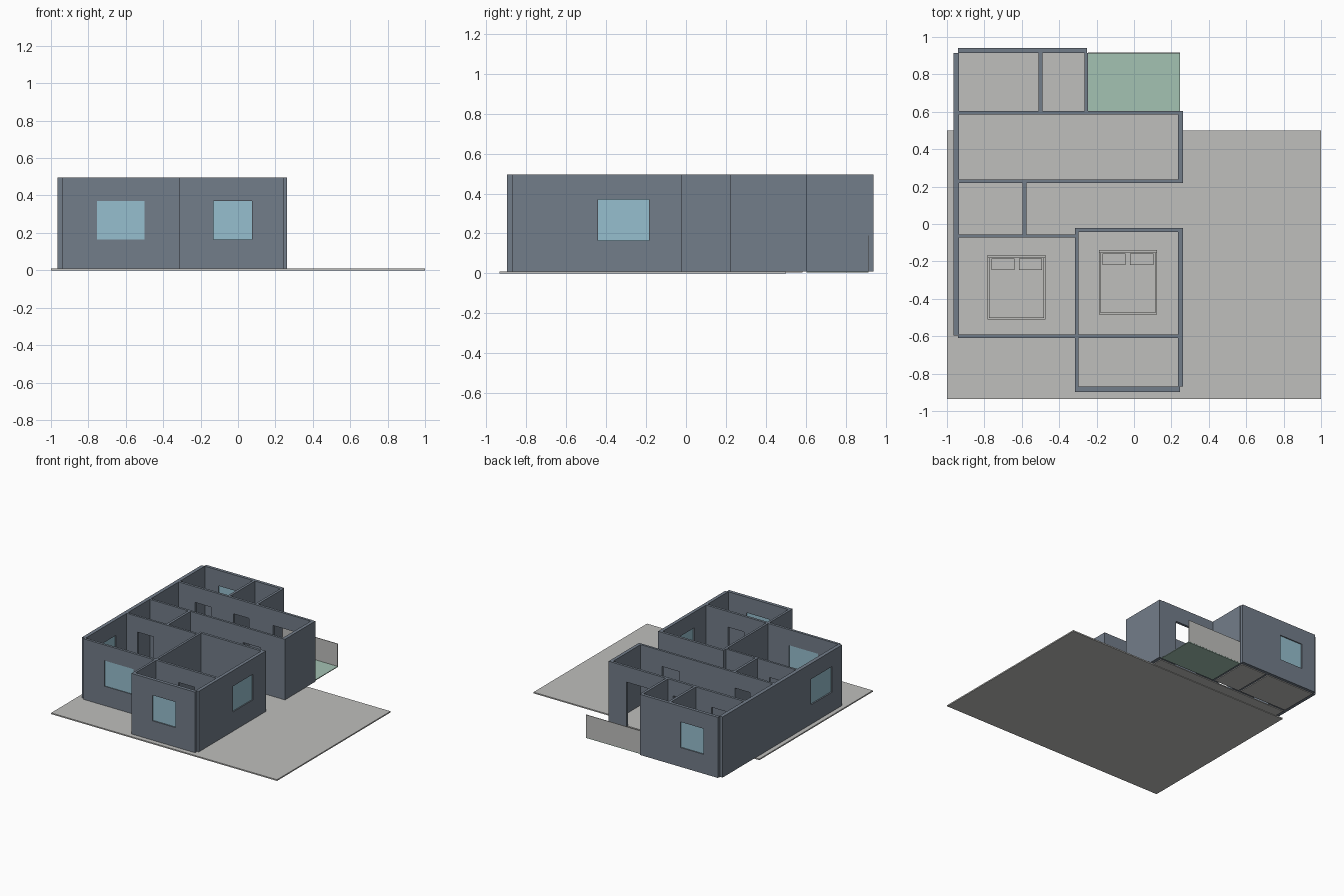
import bpy, bmesh
from mathutils import Vector

if "Cube" in bpy.data.objects:
    bpy.data.objects.remove(bpy.data.objects["Cube"])


def srgb(r, g, b):
    return tuple(((c + 0.055) / 1.055) ** 2.4 for c in (r, g, b)) + (1.0,)


def material(name, *rgb):
    m = bpy.data.materials.new(name)
    m.diffuse_color = srgb(*rgb)
    m.use_nodes = True
    m.node_tree.nodes["Principled BSDF"].inputs["Base Color"].default_value = m.diffuse_color
    return m


WALL = material("slate_wall", 0.45, 0.49, 0.54)
GREY = material("light_grey", 0.75, 0.75, 0.74)
GREEN = material("balcony_green", 0.64, 0.76, 0.70)
GLASS = material("window_glass", 0.59, 0.75, 0.81)

Z0, Z1 = 0.01, 0.495            # wall bottom and top
SILL, HEAD = 0.165, 0.37        # window heights


def finish(name, bm, mat):
    bmesh.ops.recalc_face_normals(bm, faces=bm.faces[:])
    me = bpy.data.meshes.new(name)
    bm.to_mesh(me)
    bm.free()
    me.materials.append(mat)
    ob = bpy.data.objects.new(name, me)
    bpy.context.collection.objects.link(ob)
    return ob


def box(name, x0, x1, y0, y1, z0, z1, mat):
    bm = bmesh.new()
    bmesh.ops.create_cube(bm, size=1)
    for v in bm.verts:
        v.co = Vector(((x0 + x1) / 2 + v.co.x * (x1 - x0),
                       (y0 + y1) / 2 + v.co.y * (y1 - y0),
                       (z0 + z1) / 2 + v.co.z * (z1 - z0)))
    return finish(name, bm, mat)


def wall(name, x0, x1, y0, y1, doors=(), windows=()):
    """Wall along its longer side; doors and windows are spans cut through it."""
    along_x = (x1 - x0) > (y1 - y0)
    u0, u1, t0, t1 = (x0, x1, y0, y1) if along_x else (y0, y1, x0, x1)
    holes = [(a, b, Z0, HEAD) for a, b in doors] + [(a, b, SILL, HEAD) for a, b in windows]
    us = sorted({u0, u1, *(h[0] for h in holes), *(h[1] for h in holes)})
    zs = sorted({Z0, Z1, *(h[2] for h in holes), *(h[3] for h in holes)})
    point = (lambda u, t, z: (u, t, z)) if along_x else (lambda u, t, z: (t, u, z))
    bm = bmesh.new()
    for a, b in zip(us, us[1:]):
        for c, d in zip(zs, zs[1:]):
            mu, mz = (a + b) / 2, (c + d) / 2
            if any(h[0] < mu < h[1] and h[2] < mz < h[3] for h in holes):
                continue
            bm.faces.new([bm.verts.new(point(u, t0, z))
                          for u, z in ((a, c), (b, c), (b, d), (a, d))])
    bmesh.ops.remove_doubles(bm, verts=bm.verts[:], dist=1e-5)
    # thicken the cut-out sheet
    ext = bmesh.ops.extrude_face_region(bm, geom=bm.faces[:], use_keep_orig=True)
    new = [g for g in ext["geom"] if isinstance(g, bmesh.types.BMVert)]
    bmesh.ops.translate(bm, verts=new, vec=point(0, t1 - t0, 0))
    finish(name, bm, WALL)
    # thin pane in the middle of each window
    tm = (t0 + t1) / 2
    for a, b in windows:
        p, q = point(a, tm - 0.004, SILL), point(b, tm + 0.004, HEAD)
        box(name + "_glass", p[0], q[0], p[1], q[1], SILL, HEAD, GLASS)


# Ground and the floors reaching past it
box("ground_slab", -1, 1, -0.935, 0.5, 0, 0.01, GREY)
box("living_floor", -0.935, 0.235, 0.5, 0.585, 0.004, 0.01, GREY)
box("kitchen_floor", -0.935, -0.51, 0.605, 0.915, 0.004, 0.01, GREY)
box("store_floor", -0.49, -0.265, 0.605, 0.915, 0.004, 0.01, GREY)
box("balcony_floor", -0.245, 0.245, 0.605, 0.915, 0.004, 0.01, GREEN)
box("balcony_rail", -0.245, 0.245, 0.911, 0.916, 0.01, 0.19, GREY)

# Outer walls
wall("left_wall", -0.965, -0.935, -0.595, 0.915, windows=[(-0.47, -0.205)])
wall("back_wall", -0.94, -0.25, 0.915, 0.94, windows=[(-0.815, -0.61)])
wall("back_room_side_wall", -0.265, -0.245, 0.605, 0.915)
wall("living_side_wall", 0.235, 0.262, 0.22, 0.603)
wall("bedroom_side_wall", 0.235, 0.262, -0.87, -0.022, windows=[(-0.44, -0.185)])
wall("front_wall", -0.315, 0.247, -0.897, -0.87, windows=[(-0.13, 0.075)])
wall("left_bedroom_front_wall", -0.94, -0.315, -0.61, -0.59, windows=[(-0.755, -0.5)])

# Inner walls
wall("living_back_wall", -0.935, 0.235, 0.585, 0.605,
     doors=[(-0.79, -0.65), (-0.45, -0.31), (-0.1, 0.105)])
wall("living_front_wall", -0.935, 0.235, 0.22, 0.238,
     doors=[(-0.735, -0.6), (-0.11, 0.045)])
wall("back_room_divider", -0.51, -0.49, 0.605, 0.915)
wall("bath_divider", -0.595, -0.575, -0.055, 0.22)
wall("left_bedroom_back_wall", -0.935, -0.315, -0.072, -0.055, doors=[(-0.84, -0.7)])
wall("bedroom_divider", -0.315, -0.297, -0.87, -0.022)
wall("right_bedroom_back_wall", -0.297, 0.235, -0.042, -0.022)
wall("right_bedroom_front_wall", -0.297, 0.235, -0.61, -0.59, doors=[(-0.1, 0.04)])


# Beds, placed by headboard centre
def bed(name, cx, y):
    box(name + "_headboard", cx - 0.155, cx + 0.155, y - 0.018, y, 0.01, 0.17, GREY)
    box(name + "_frame", cx - 0.155, cx + 0.155, y - 0.345, y - 0.018, 0.01, 0.055, GREY)
    box(name + "_mattress", cx - 0.147, cx + 0.147, y - 0.337, y - 0.018, 0.055, 0.095, GREY)
    for side in (-1, 1):
        px = cx + side * 0.074
        box(name + "_pillow", px - 0.062, px + 0.062, y - 0.08, y - 0.02, 0.095, 0.115, GREY)


bed("left_bed", -0.627, -0.165)
bed("right_bed", -0.033, -0.138)
